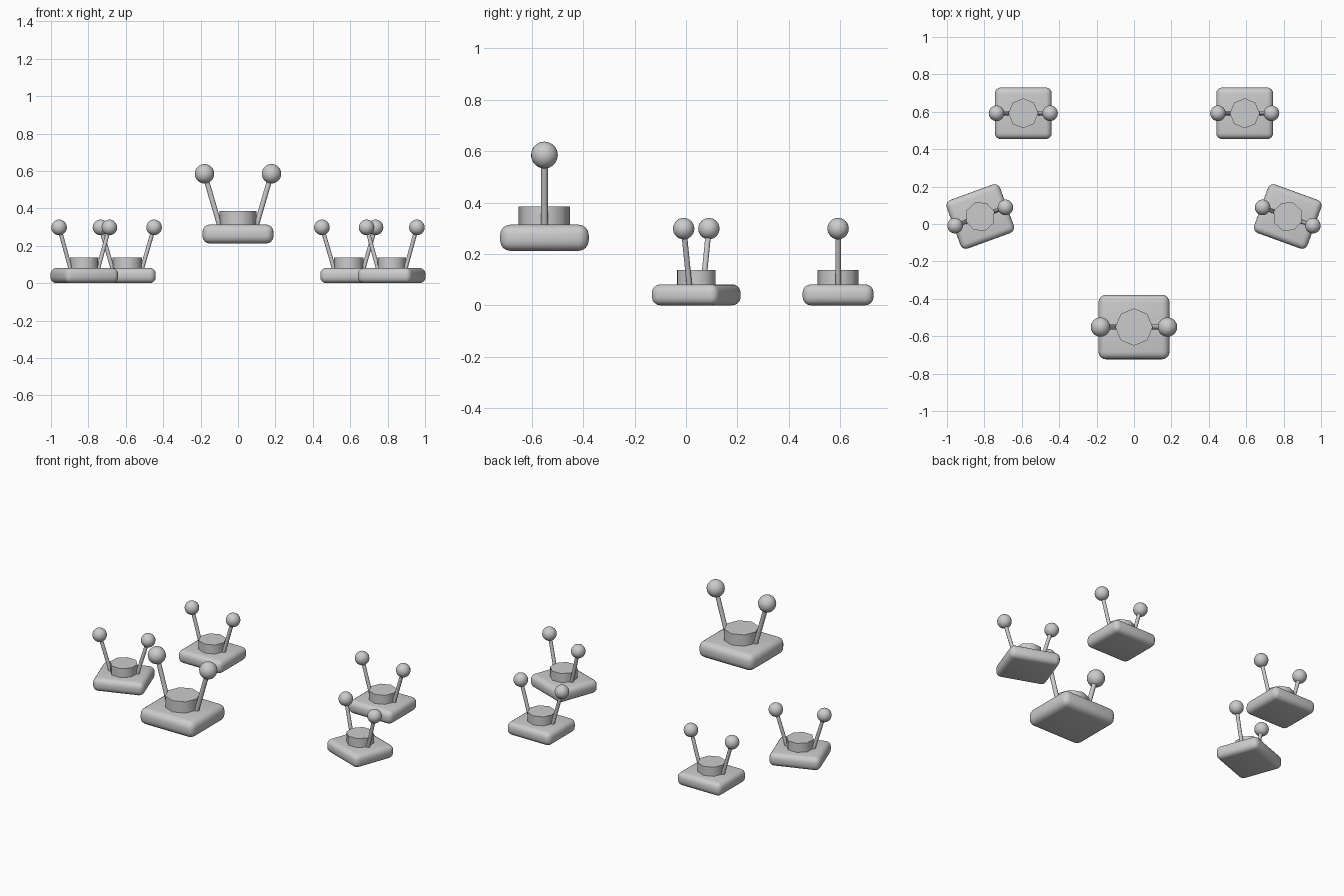
import bpy
from math import radians, atan2
from mathutils import Vector, Matrix

if "Cube" in bpy.data.objects:
    bpy.data.objects.remove(bpy.data.objects["Cube"])


def finish(obj, name, frame, local, angle=35):
    obj.name = name
    bpy.ops.object.shade_smooth_by_angle(angle=radians(angle))
    obj.matrix_world = frame @ local


def bevel(obj, width, segments):
    mod = obj.modifiers.new("rounding", "BEVEL")
    mod.width = width
    mod.segments = segments
    bpy.ops.object.modifier_apply(modifier=mod.name)


def station(name, location, size=1.0, turn=0.0):
    frame = (Matrix.Translation(location) @ Matrix.Rotation(radians(turn), 4, "Z")
             @ Matrix.Scale(size, 4))

    # Rounded slab
    bpy.ops.mesh.primitive_cube_add(size=1)
    slab = bpy.context.object
    slab.data.transform(Matrix.Diagonal((0.38, 0.345, 0.102, 1)))
    bevel(slab, 0.04, 4)
    finish(slab, name + "_slab", frame, Matrix.Translation((0, 0, 0.051)))

    # Eight-sided hub with corners on the axes
    bpy.ops.mesh.primitive_cylinder_add(vertices=8, radius=0.1, depth=0.113)
    finish(bpy.context.object, name + "_hub", frame,
           Matrix.Translation((0, 0, 0.1165)), 50)

    # Leaning stalks with ball tips
    for side, label in ((-1, "left"), (1, "right")):
        foot = Vector((side * 0.092, 0, 0.075))
        tip = Vector((side * 0.179, 0, 0.373))
        lean = tip - foot
        bpy.ops.mesh.primitive_cylinder_add(vertices=12, radius=0.0135,
                                            depth=lean.length)
        finish(bpy.context.object, f"{name}_{label}_stalk", frame,
               Matrix.Translation((foot + tip) / 2)
               @ Matrix.Rotation(atan2(lean.x, lean.z), 4, "Y"))
        bpy.ops.mesh.primitive_uv_sphere_add(segments=24, ring_count=16, radius=0.052)
        finish(bpy.context.object, f"{name}_{label}_ball", frame,
               Matrix.Translation(tip))


# Raised large station in front, four smaller ones around it
station("front_centre", (0, -0.551, 0.212))
for s, side_name in ((-1, "left"), (1, "right")):
    station("back_" + side_name, (s * 0.592, 0.592, 0), 0.8)
    station("middle_" + side_name, (s * 0.822, 0.04, 0), 0.8, -20 * s)
